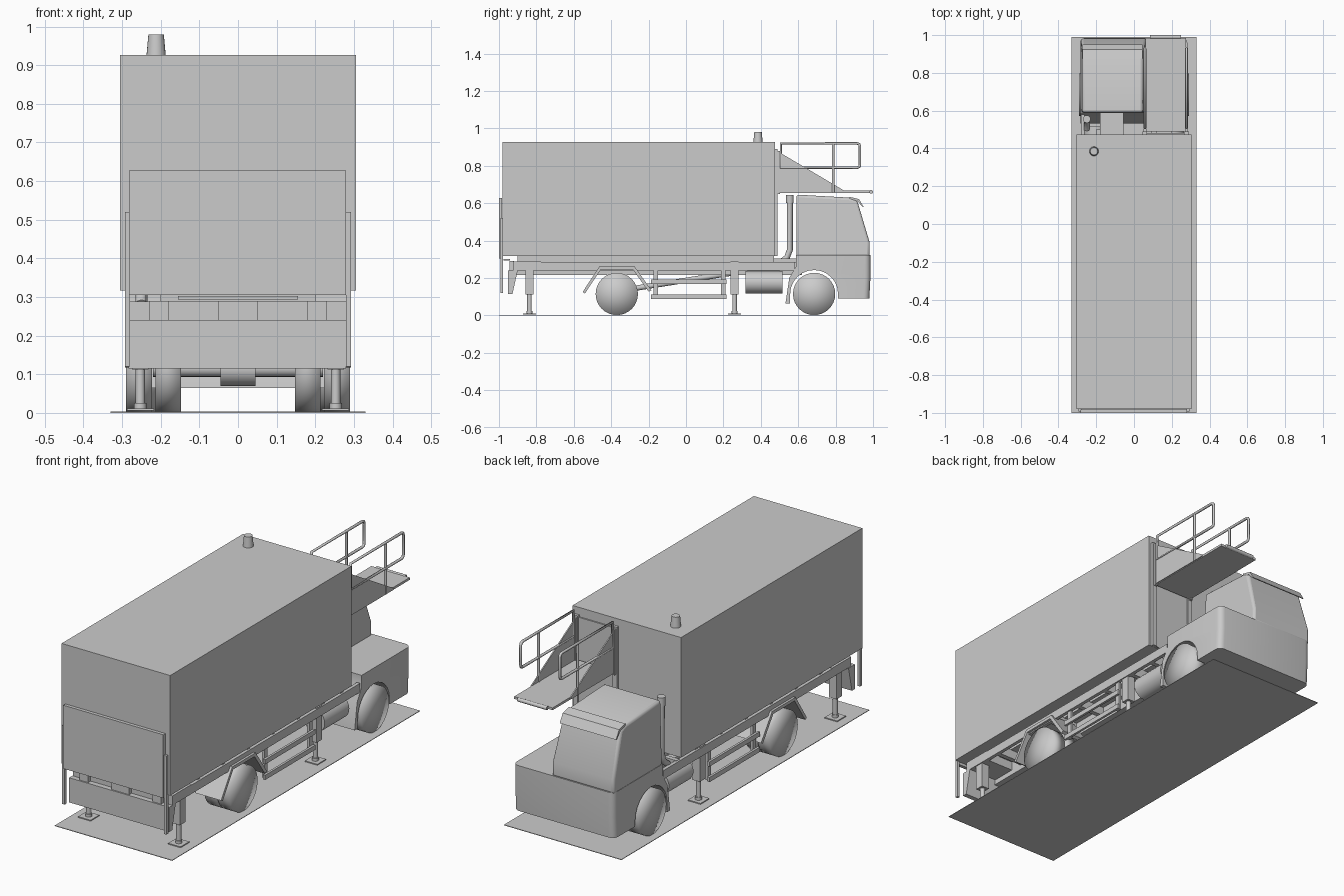
import bpy, bmesh, math
from mathutils import Vector

if "Cube" in bpy.data.objects:
    bpy.data.objects.remove(bpy.data.objects["Cube"])

mat = bpy.data.materials.new("plain_grey")
mat.diffuse_color = (0.6, 0.6, 0.6, 1)
mat.use_nodes = True
mat.node_tree.nodes["Principled BSDF"].inputs["Base Color"].default_value = mat.diffuse_color


def finish(name, bm, smooth=None, bevel=0):
    bmesh.ops.recalc_face_normals(bm, faces=bm.faces)
    me = bpy.data.meshes.new(name)
    bm.to_mesh(me)
    bm.free()
    ob = bpy.data.objects.new(name, me)
    bpy.context.collection.objects.link(ob)
    me.materials.append(mat)
    if bevel:
        m = ob.modifiers.new("bevel", 'BEVEL')
        m.width, m.segments = bevel, 3
    if smooth:
        bpy.ops.object.select_all(action='DESELECT')
        ob.select_set(True)
        bpy.context.view_layer.objects.active = ob
        bpy.ops.object.shade_smooth_by_angle(angle=math.radians(smooth))
    return ob


def box(name, x0, x1, y0, y1, z0, z1):
    bm = bmesh.new()
    bmesh.ops.create_cube(bm, size=1)
    for v in bm.verts:
        v.co = ((x0 + x1) / 2 + v.co.x * (x1 - x0), (y0 + y1) / 2 + v.co.y * (y1 - y0),
                (z0 + z1) / 2 + v.co.z * (z1 - z0))
    return finish(name, bm)


def prism(name, pts, x0, x1, edit=None, **kw):
    """Side profile in (y, z), extruded along x."""
    bm = bmesh.new()
    f = bm.faces.new([bm.verts.new((x0, y, z)) for y, z in pts])
    r = bmesh.ops.extrude_face_region(bm, geom=[f])
    for v in r['geom']:
        if isinstance(v, bmesh.types.BMVert):
            v.co.x = x1
    if edit:
        edit(bm)
    return finish(name, bm, **kw)


def rod(name, a, b, r1, r2=None, seg=16, smooth=40):
    a, b = Vector(a), Vector(b)
    bm = bmesh.new()
    bmesh.ops.create_cone(bm, cap_ends=True, segments=seg, radius1=r1,
                          radius2=r1 if r2 is None else r2, depth=(b - a).length)
    q = Vector((0, 0, 1)).rotation_difference((b - a).normalized())
    for v in bm.verts:
        v.co = q @ v.co + (a + b) / 2
    return finish(name, bm, smooth)


def tube(name, pts, r, cyclic=False):
    cu = bpy.data.curves.new(name, 'CURVE')
    cu.dimensions = '3D'
    cu.bevel_depth, cu.bevel_resolution, cu.use_fill_caps = r, 2, True
    sp = cu.splines.new('POLY')
    sp.points.add(len(pts) - 1)
    for p, c in zip(sp.points, pts):
        p.co = (*c, 1)
    sp.use_cyclic_u = cyclic
    ob = bpy.data.objects.new(name, cu)
    bpy.context.collection.objects.link(ob)
    bpy.ops.object.select_all(action='DESELECT')
    ob.select_set(True)
    bpy.context.view_layer.objects.active = ob
    bpy.ops.object.convert(target='MESH')
    ob = bpy.context.object
    ob.data.materials.clear()
    ob.data.materials.append(mat)


def wheel(name, x0, x1, y, r=0.113):
    # fan caps slightly domed, smooth all over
    bm = bmesh.new()
    rings = [[bm.verts.new((x, y + r * math.cos(i * math.tau / 32), r + 0.002 + r * math.sin(i * math.tau / 32)))
              for i in range(32)] for x in (x0, x1)]
    hubs = [bm.verts.new((x, y, r + 0.002)) for x in (x0, x1)]
    for i in range(32):
        j = (i + 1) % 32
        bm.faces.new((rings[0][i], rings[0][j], rings[1][j], rings[1][i]))
        for k in (0, 1):
            bm.faces.new((rings[k][i], rings[k][j], hubs[k]))
    finish(name, bm, 100)


# flat plate the vehicle stands on
box("base_plate", -0.33, 0.33, -1.0, 0.99, 0, 0.003)

# cargo box, tail lift and rear beam
box("cargo_box", -0.305, 0.305, -0.98, 0.475, 0.317, 0.927)
box("tail_lift_plate", -0.282, 0.28, -1.0, -0.983, 0.305, 0.627)
box("tail_lift_slot", -0.155, 0.155, -0.975, -0.94, 0.293, 0.302)
prism("rear_bumper", [(-0.952, 0.24), (-0.9, 0.24), (-0.928, 0.115), (-0.952, 0.115)], -0.283, 0.28)
box("rear_crossbeam", -0.28, 0.28, -0.925, -0.775, 0.24, 0.288)
for i, x in enumerate((-0.205, 0, 0.205)):
    w = 0.05 if i == 1 else 0.025
    box("bumper_bracket", x - w, x + w, -0.945, -0.92, 0.24, 0.29)
rod("roof_beacon", (-0.212, 0.385, 0.925), (-0.212, 0.385, 0.98), 0.025, 0.02, 20)

# chassis
box("floor_frame", -0.2, 0.2, -0.9, 0.47, 0.285, 0.318)
for y in (-0.7, -0.5, -0.3, -0.1, 0.1, 0.3, 0.45):
    box("floor_crossbeam", -0.27, 0.27, y - 0.012, y + 0.012, 0.24, 0.287)
for s in (-1, 1):
    a, b = sorted((s * 0.09, s * 0.12))
    box("chassis_rail", a, b, -0.92, 0.62, 0.215, 0.287)
    a, b = sorted((s * 0.262, s * 0.28))
    box("side_rail", a, b, -0.78, 0.58, 0.24, 0.285)
rod("drive_shaft", (0, -0.37, 0.13), (0, 0.3, 0.235), 0.014)
for y in (-0.37, 0.685):
    rod("axle", (-0.22, y, 0.115), (0.22, y, 0.115), 0.022)
rod("differential", (-0.045, -0.37, 0.115), (0.045, -0.37, 0.115), 0.045)
box("gearbox", -0.18, -0.055, 0.47, 0.59, 0.23, 0.305)

# parts repeated on both sides
arch = [(-0.553, 0.125), (-0.463, 0.262), (-0.275, 0.262), (-0.185, 0.135)]
arch_in = [(-0.2, 0.127), (-0.284, 0.246), (-0.455, 0.246), (-0.54, 0.118)]
for s in (-1, 1):
    def span(a, b):
        return sorted((s * a, s * b))
    wheel("rear_wheel_outer", *span(0.222, 0.29), -0.37)
    wheel("rear_wheel_inner", *span(0.147, 0.214), -0.37)
    wheel("front_wheel", *span(0.205, 0.29), 0.685)
    prism("rear_mudguard", arch + arch_in, *span(0.145, 0.292))
    box("tail_lift_post", *span(0.279, 0.293), -0.993, -0.978, 0.12, 0.52)
    # stabiliser legs
    for y in (-0.837, 0.26):
        box("stabiliser_housing", *span(0.232, 0.275), y - 0.022, y + 0.022, 0.112, 0.288)
        rod("stabiliser_leg", (s * 0.253, y, 0.016), (s * 0.253, y, 0.115), 0.012)
        box("stabiliser_foot", *span(0.218, 0.288), y - 0.035, y + 0.035, 0.006, 0.011)
        rod("stabiliser_collar", (s * 0.253, y, 0.01), (s * 0.253, y, 0.025), 0.016)
    # side guard
    for z in (0.1, 0.179):
        box("side_guard_rail", *span(0.272, 0.284), -0.187, 0.217, z - 0.012, z + 0.012)
    for y in (-0.163, 0.198):
        box("side_guard_post", *span(0.258, 0.272), y - 0.012, y + 0.012, 0.09, 0.255)
    rod("fuel_tank", (s * 0.205, 0.318, 0.177), (s * 0.205, 0.515, 0.177), 0.06, seg=24)
    box("tank_bracket", *span(0.12, 0.2), 0.33, 0.5, 0.21, 0.25)

# lower cab body with wheel arch
body = [(0.98, 0.09), (0.986, 0.2), (0.986, 0.323), (0.588, 0.323), (0.588, 0.262),
        (0.552, 0.2), (0.532, 0.065), (0.555, 0.065)]
body += [(0.685 + 0.128 * math.cos(a), 0.115 + 0.128 * math.sin(a))
         for a in [math.pi * (1 - i / 12) for i in range(13)]] + [(0.813, 0.09)]


def round_corners(bm):
    es = [e for e in bm.edges if all(v.co.y > 0.97 for v in e.verts)
          and abs(e.verts[0].co.x - e.verts[1].co.x) < 1e-4]
    bmesh.ops.bevel(bm, geom=es, offset=0.03, segments=4, profile=0.5, affect='EDGES')


prism("lower_cab", body, -0.283, 0.283, round_corners, smooth=35)


# upper cab, narrowing slightly at the top
def taper(bm):
    for v in bm.verts:
        t = max(0, (v.co.z - 0.39) / 0.25)
        v.co.x += (-0.02 if v.co.x > 0 else 0.008) * t


prism("upper_cab", [(0.59, 0.315), (0.982, 0.315), (0.982, 0.39), (0.915, 0.615), (0.875, 0.63), (0.59, 0.646)],
      -0.283, 0.068, taper, smooth=35, bevel=0.014)
prism("sun_visor", [(0.875, 0.634), (0.925, 0.622), (0.95, 0.58), (0.944, 0.58), (0.918, 0.61), (0.875, 0.624)],
      -0.272, 0.045)
tube("air_intake", [(-0.25, 0.555, 0.645), (-0.25, 0.555, 0.35), (-0.25, 0.54, 0.31), (-0.25, 0.5, 0.28)], 0.016)
rod("air_intake_cap", (-0.25, 0.555, 0.6), (-0.25, 0.555, 0.645), 0.02)

# front door and loading platform
box("door_panel", 0.07, 0.275, 0.474, 0.482, 0.32, 0.88)
for x in (0.058, 0.278):
    box("door_frame_post", x - 0.012, x + 0.012, 0.474, 0.49, 0.318, 0.89)
    box("platform_slide", x - 0.008, x + 0.008, 0.488, 0.502, 0.65, 0.88)
    prism("platform_side_panel", [(0.5, 0.872), (0.845, 0.668), (0.845, 0.658), (0.5, 0.658)],
          x - 0.003, x + 0.003)
    y0, y1, z0, z1, c = 0.507, 0.93, 0.79, 0.92, 0.015
    loop = [(y0, z0), (y1 - c, z0), (y1 - 0.004, z0 + 0.004), (y1, z0 + c),
            (y1, z1 - c), (y1 - 0.004, z1 - 0.004), (y1 - c, z1), (y0, z1)]
    tube("hand_rail", [(x, y, z) for y, z in loop], 0.007, True)
    tube("hand_rail_post", [(x, 0.787, 0.66), (x, 0.787, 0.92)], 0.007)
box("platform_floor", 0.06, 0.276, 0.49, 0.985, 0.655, 0.667)
rod("platform_lip", (0.085, 0.99, 0.661), (0.25, 0.99, 0.661), 0.01, seg=12)
